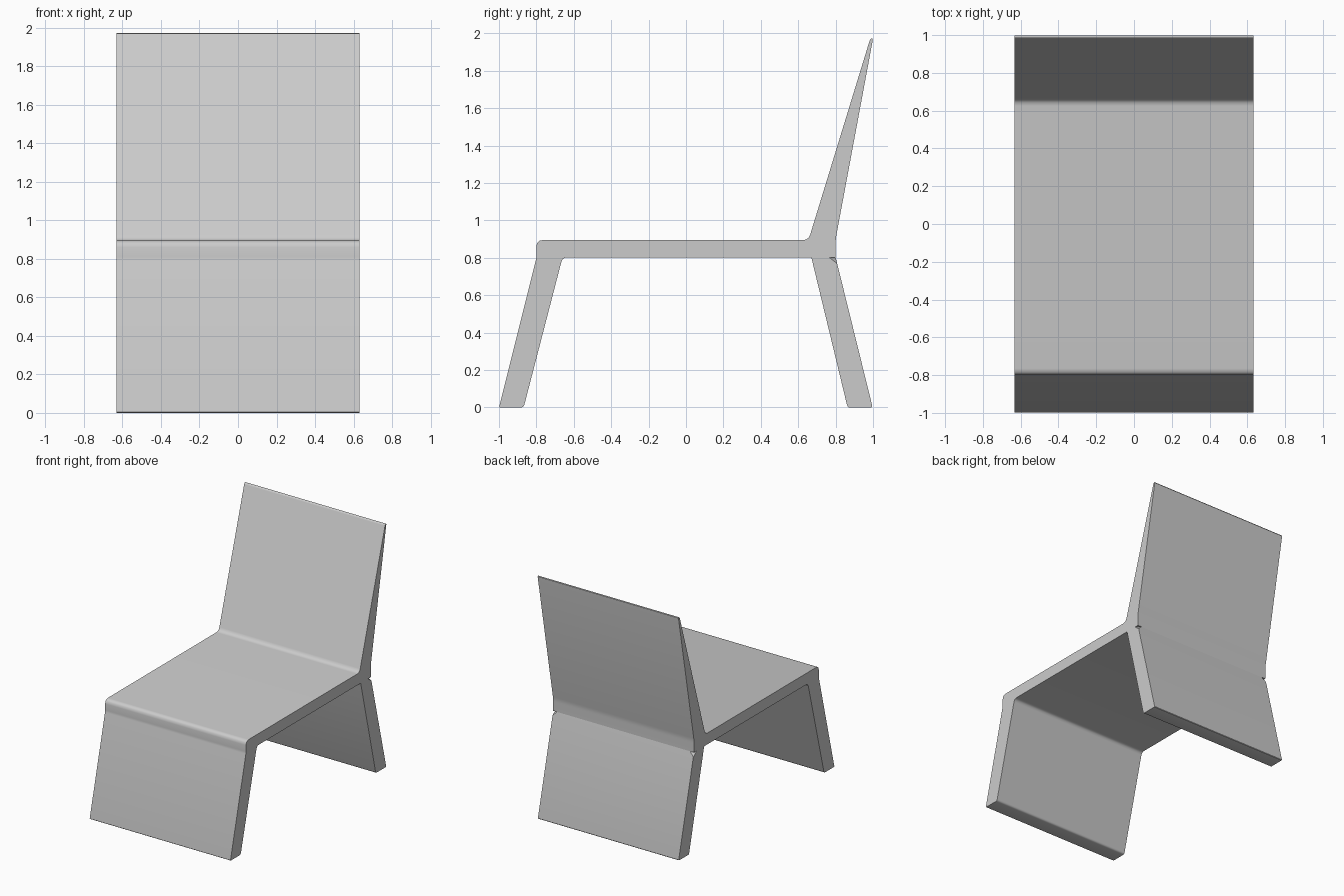
import bpy, bmesh
from mathutils import Vector

if "Cube" in bpy.data.objects:
    bpy.data.objects.remove(bpy.data.objects["Cube"])

HALF_W = 0.632


def rounded(points, segs=3):
    """Round each (y, z, radius) corner with a short curve; radius is the setback."""
    out = []
    n = len(points)
    for i, (y, z, r) in enumerate(points):
        p = Vector((y, z))
        if r == 0:
            out.append(p)
            continue
        prev = Vector(points[i - 1][:2])
        nxt = Vector(points[(i + 1) % n][:2])
        a = p + (prev - p).normalized() * r
        b = p + (nxt - p).normalized() * r
        for k in range(segs + 1):
            t = k / segs
            out.append(a * (1 - t) ** 2 + p * 2 * t * (1 - t) + b * t * t)
    return out


def slab(name, points, chip=None):
    """Extrude a side profile across the width, optionally chipping the end corners."""
    bm = bmesh.new()
    face = bm.faces.new([bm.verts.new((-HALF_W, p.x, p.y)) for p in rounded(points)])
    ext = bmesh.ops.extrude_face_region(bm, geom=[face])
    moved = [g for g in ext["geom"] if isinstance(g, bmesh.types.BMVert)]
    bmesh.ops.translate(bm, vec=(2 * HALF_W, 0, 0), verts=moved)
    if chip:
        corners = [v for v in bm.verts if (v.co.yz - Vector(chip)).length < 0.001]
        bmesh.ops.bevel(bm, geom=corners, offset=0.035, segments=1,
                        affect='VERTICES', profile=0.5)
    bmesh.ops.recalc_face_normals(bm, faces=bm.faces)
    mesh = bpy.data.meshes.new(name)
    bm.to_mesh(mesh)
    bm.free()
    obj = bpy.data.objects.new(name, mesh)
    bpy.context.collection.objects.link(obj)
    bpy.ops.object.select_all(action='DESELECT')
    obj.select_set(True)
    bpy.context.view_layer.objects.active = obj
    bpy.ops.object.shade_smooth_by_angle(angle=0.6)
    return obj


# Front leg, seat and tapering backrest as one folded panel
slab("seat_back_and_front_leg", [
    (-1.0, 0.0, 0.008), (-0.80, 0.80, 0.01), (-0.80, 0.895, 0.035),
    (0.655, 0.895, 0.03), (0.985, 1.972, 0.012), (1.0, 1.972, 0.01),
    (0.80, 0.90, 0.02), (0.80, 0.803, 0),
    (-0.66, 0.803, 0.025), (-0.868, 0.0, 0.015),
])

# Rear leg with chipped outer top corners
slab("rear_leg", [
    (0.67, 0.803, 0), (0.80, 0.803, 0), (0.998, 0.0, 0.012), (0.864, 0.0, 0.012),
], chip=(0.80, 0.803))
